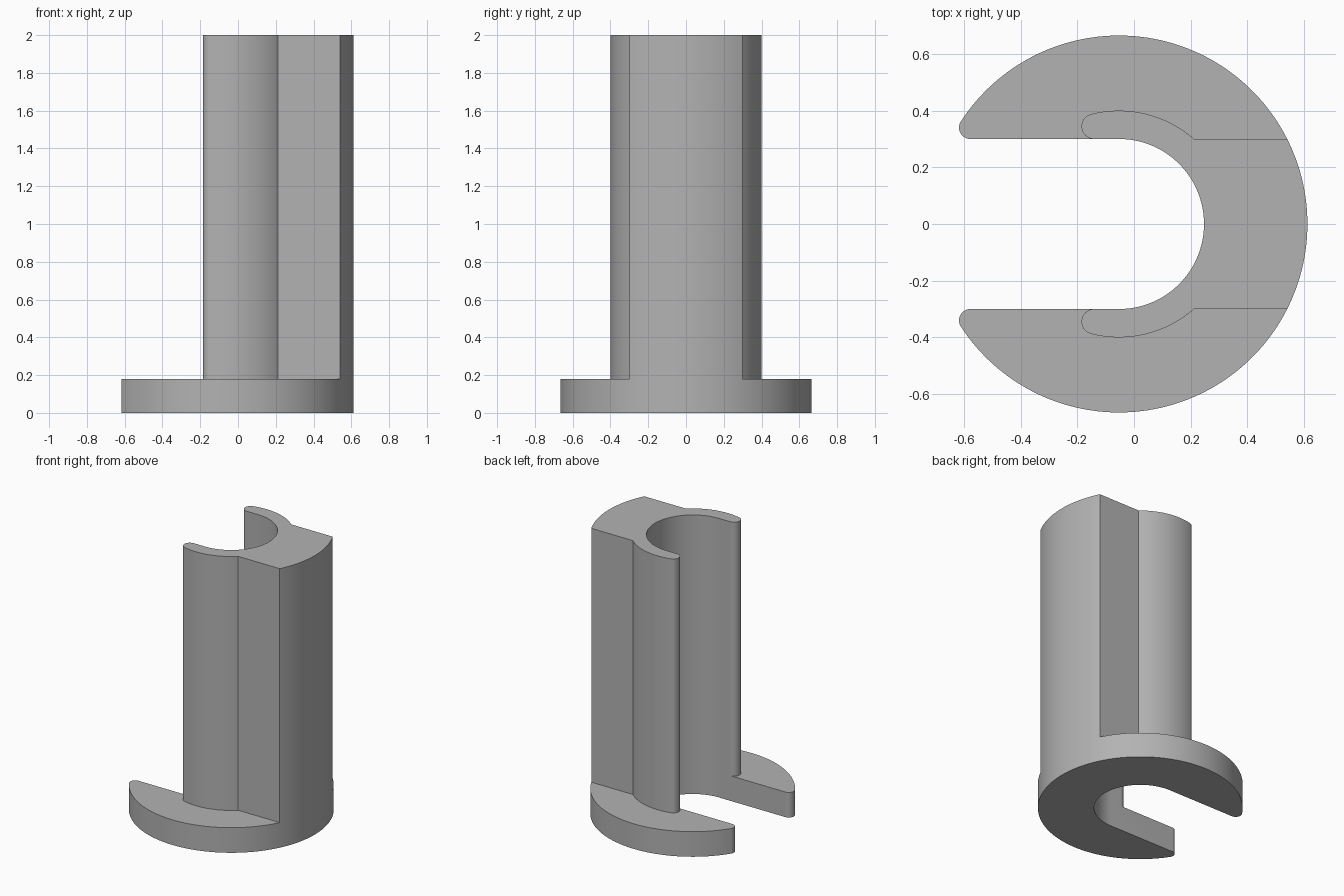
import bpy
import bmesh
from math import sin, cos, asin, sqrt, pi
from mathutils import Vector

if "Cube" in bpy.data.objects:
    bpy.data.objects.remove(bpy.data.objects["Cube"], do_unlink=True)

# Main dimensions
CX = -0.053           # shared axis of the bore, sleeve and flange
RIM, SLEEVE, BORE = 0.665, 0.40, 0.30
FLANGE_TOP, TOP = 0.18, 2.0


def arc(centre, radius, start, end, steps):
    return [Vector((centre[0] + radius * cos(start + (end - start) * i / steps),
                    centre[1] + radius * sin(start + (end - start) * i / steps)))
            for i in range(steps + 1)]


def rounded_end(outer, tip, start, steps):
    """Outer arc running into a rounded tip that meets the slot wall."""
    y = BORE + tip
    reach = outer - tip
    angle = pi - asin(y / reach)
    centre = (CX - sqrt(reach ** 2 - y ** 2), y)
    return (arc((CX, 0), outer, start, angle, steps)
            + arc(centre, tip, angle, 1.5 * pi, 16)[1:])


# Outline pieces for the half with positive y
web_angle = asin(BORE / RIM)
back = arc((CX, 0), RIM, 0, web_angle, 16)
wing_edge = rounded_end(RIM, 0.04, web_angle, 64)
sleeve_edge = [back[-1]] + rounded_end(SLEEVE, 0.0445, asin(BORE / SLEEVE), 32)
bore_edge = [sleeve_edge[-1]] + arc((CX, 0), BORE, pi / 2, 0, 48)
slot_edge = [wing_edge[-1], sleeve_edge[-1]]

bm = bmesh.new()


def wall(path, *levels):
    for low, high in zip(levels, levels[1:]):
        for a, b in zip(path, path[1:]):
            bm.faces.new([bm.verts.new((p.x, p.y, z)) for p, z in
                          ((a, low), (b, low), (b, high), (a, high))])


def cap(outline, z):
    face = bm.faces.new([bm.verts.new((p.x, p.y, z)) for p in outline])
    return face


# Walls
wall(back, 0, FLANGE_TOP, TOP)
wall(bore_edge, 0, FLANGE_TOP, TOP)
wall(sleeve_edge, FLANGE_TOP, TOP)
wall(wing_edge + slot_edge[1:], 0, FLANGE_TOP)

# Underside, flange top and column top
cap(back + wing_edge[1:] + bore_edge, 0)
cap(wing_edge + sleeve_edge[:0:-1], FLANGE_TOP)
cap(back + sleeve_edge[1:] + bore_edge[1:], TOP)

# Weld the half, then mirror it across the slot
bmesh.ops.remove_doubles(bm, verts=bm.verts, dist=1e-5)
half = bm.verts[:] + bm.edges[:] + bm.faces[:]
bmesh.ops.mirror(bm, geom=half, axis='Y', merge_dist=1e-5)
bmesh.ops.remove_doubles(bm, verts=bm.verts, dist=1e-5)
bmesh.ops.recalc_face_normals(bm, faces=bm.faces)

mesh = bpy.data.meshes.new("slotted_flanged_sleeve")
bm.to_mesh(mesh)
bm.free()
sleeve = bpy.data.objects.new("slotted_flanged_sleeve", mesh)
bpy.context.collection.objects.link(sleeve)

# Plain grey material
grey = bpy.data.materials.new("plain_grey")
grey.use_nodes = True
colour = (0.45, 0.45, 0.45, 1)
grey.diffuse_color = colour
grey.node_tree.nodes["Principled BSDF"].inputs["Base Color"].default_value = colour
mesh.materials.append(grey)

# Smooth curved walls, keep corners sharp
bpy.ops.object.select_all(action='DESELECT')
sleeve.select_set(True)
bpy.context.view_layer.objects.active = sleeve
bpy.ops.object.shade_smooth_by_angle(angle=0.5)
